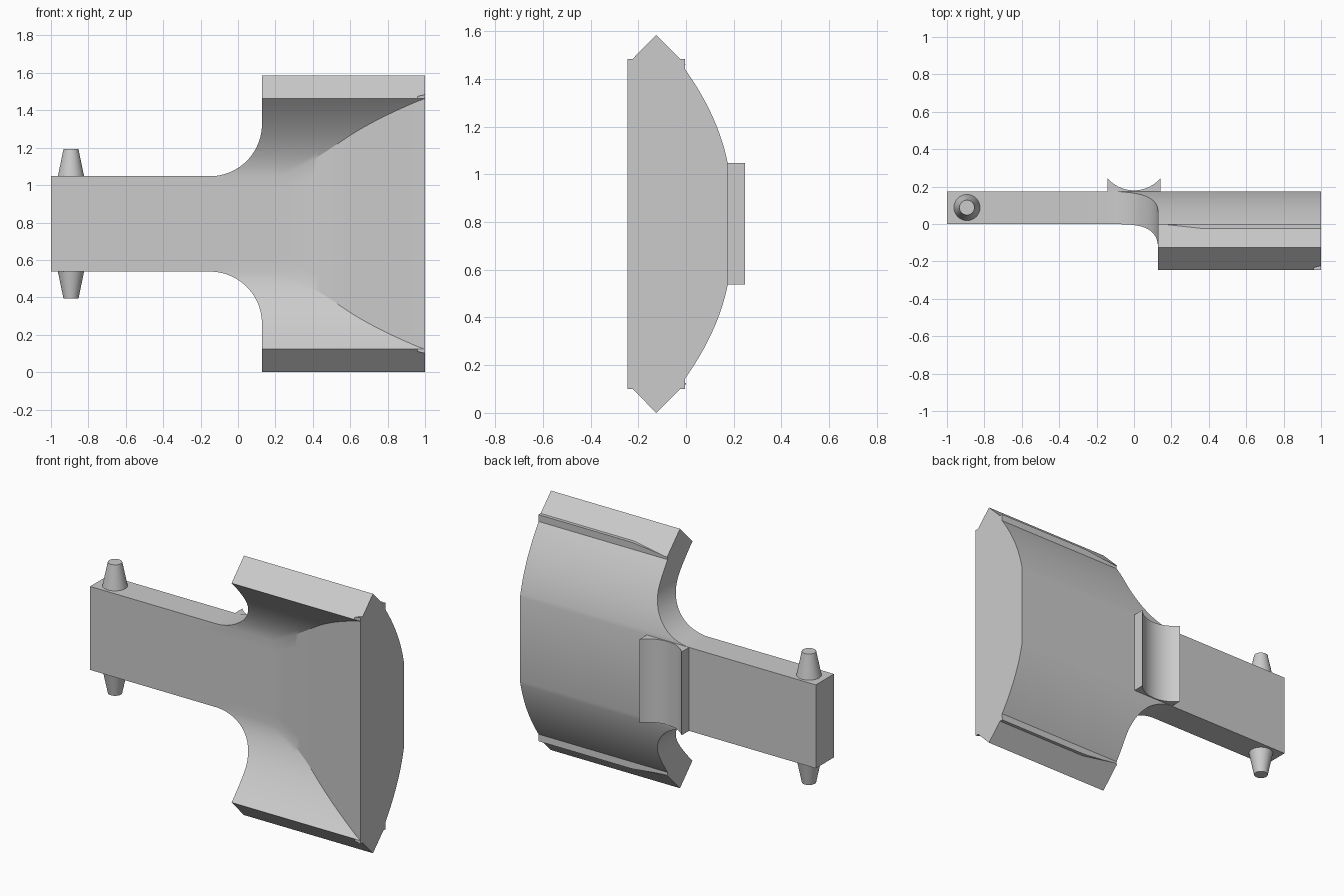
import bpy, bmesh, math

old = bpy.data.objects.get("Cube")
if old:
    bpy.data.objects.remove(old, do_unlink=True)

MID = 0.7925      # height of the mirror plane
ARM = 0.255       # half height of the arm
RIM = 0.67        # half height of the front rim

mat = bpy.data.materials.new("plain grey")
mat.use_nodes = True
grey = (0.6, 0.6, 0.6, 1)
mat.diffuse_color = grey
mat.node_tree.nodes["Principled BSDF"].inputs["Base Color"].default_value = grey


def finish(name, bm, smooth=True):
    bmesh.ops.remove_doubles(bm, verts=bm.verts, dist=1e-4)
    bmesh.ops.recalc_face_normals(bm, faces=bm.faces)
    me = bpy.data.meshes.new(name)
    bm.to_mesh(me)
    bm.free()
    ob = bpy.data.objects.new(name, me)
    bpy.context.collection.objects.link(ob)
    me.materials.append(mat)
    if smooth:
        shade(ob)
    return ob


def shade(ob):
    bpy.ops.object.select_all(action='DESELECT')
    ob.select_set(True)
    bpy.context.view_layer.objects.active = ob
    bpy.ops.object.shade_smooth_by_angle(angle=math.radians(25))


def loft(name, loops, smooth=True):
    """Skin a row of equal closed loops and cap both ends."""
    bm = bmesh.new()
    rows = [[bm.verts.new(p) for p in loop] for loop in loops]
    n = len(rows[0])
    for a, b in zip(rows, rows[1:]):
        for i in range(n):
            j = (i + 1) % n
            bm.faces.new((a[i], a[j], b[j], b[i]))
    bm.faces.new(rows[0])
    bm.faces.new(rows[-1])
    return finish(name, bm, smooth)


def ramp(x):
    """Depth of the front floor, rising towards the closed end."""
    if x < 0.23:
        return 0.0
    if x < 0.57:
        return -0.6055 * (x - 0.23) ** 2
    return max(-0.245, -0.07 - 0.412 * (x - 0.57))


def hollow(h):
    """Depth of the curved front wall at half height h."""
    return -0.245 * (max(0, h - ARM) / (RIM - ARM)) ** 1.7


def section(x):
    floor = ramp(x)
    crease = ARM + (RIM - ARM) * (-floor / 0.245) ** (1 / 1.7)
    half = [(floor, crease * i / 4) for i in range(1, 5)]
    for i in range(1, 13):
        h = crease + (RIM - crease) * i / 12
        half.append((hollow(h), h))
    # pointed edge and the tapering rib behind it
    t = min(1, max(0, (x - 0.15) / 0.22))
    rib = 0.668 + 0.024 * t
    half += [(-0.125, MID), (MID - 0.125 - rib, rib), (-0.004, rib)]
    # rounded back running into the flat middle
    for i in range(17):
        u = 1 - i / 16
        half.append((0.175 - 0.18 * (0.44 * u + 0.56 * u * u), ARM + 0.395 * u))
    loop = half + [(y, -h) for y, h in reversed(half)]
    return [(x, y, MID + h) for y, h in loop]


# body: arm and flared head in one skin
xs = [-1, -0.3, 0.0, 0.15, 0.23] + [0.23 + 0.34 * i / 10 for i in range(1, 11)]
xs += [0.57 + 0.43 * i / 12 for i in range(1, 13)]
body = loft("arm_and_head", [section(x) for x in xs], False)

# rounded shoulders cut away above and below the arm
outline = [(-1.2, ARM)]
for i in range(25):
    a = math.pi / 2 * i / 24
    outline.append((-0.15 + 0.278 * math.sin(a), ARM + 0.278 * (1 - math.cos(a))))
outline += [(0.128, 1), (-1.2, 1)]
for side, label in ((1, "upper"), (-1, "lower")):
    cutter = loft(label + "_shoulder_cutter",
                  [[(x, y, MID + side * h) for x, h in outline] for y in (-0.6, 0.6)], False)
    cutter.hide_render = True
    mod = body.modifiers.new("shoulder", 'BOOLEAN')
    mod.operation = 'DIFFERENCE'
    mod.solver = 'EXACT'
    mod.object = cutter
    bpy.context.view_layer.objects.active = body
    bpy.ops.object.modifier_apply(modifier=mod.name)
    bpy.data.objects.remove(cutter, do_unlink=True)
shade(body)

# cradle on the back
cradle = [(0.143, 0.17), (-0.143, 0.17)]
for i in range(25):
    x = -0.143 + 0.286 * i / 24
    cradle.append((x, 0.366 - math.sqrt(0.186 ** 2 - x * x)))
loft("back_cradle", [[(x, y, MID + h) for x, y in cradle] for h in (-ARM, ARM)])

for side, label in ((1, "upper"), (-1, "lower")):
    # tapered pivot pins
    rings = []
    for h, r in ((ARM - 0.01, 0.072), (ARM + 0.145, 0.04)):
        rings.append([(-0.893 + r * math.cos(k * math.pi / 16),
                       0.088 + r * math.sin(k * math.pi / 16),
                       MID + side * h) for k in range(32)])
    loft(label + "_pivot_pin", rings)
    # small corner nubs at the closed end
    nub = [[(x, y, MID + side * h) for y, h in
            ((-0.245, RIM), (-0.245, top), (-0.225, top), (-0.225, RIM))]
           for x, top in ((0.96, RIM + 0.012), (1, RIM + 0.022))]
    loft(label + "_corner_nub", nub, False)
